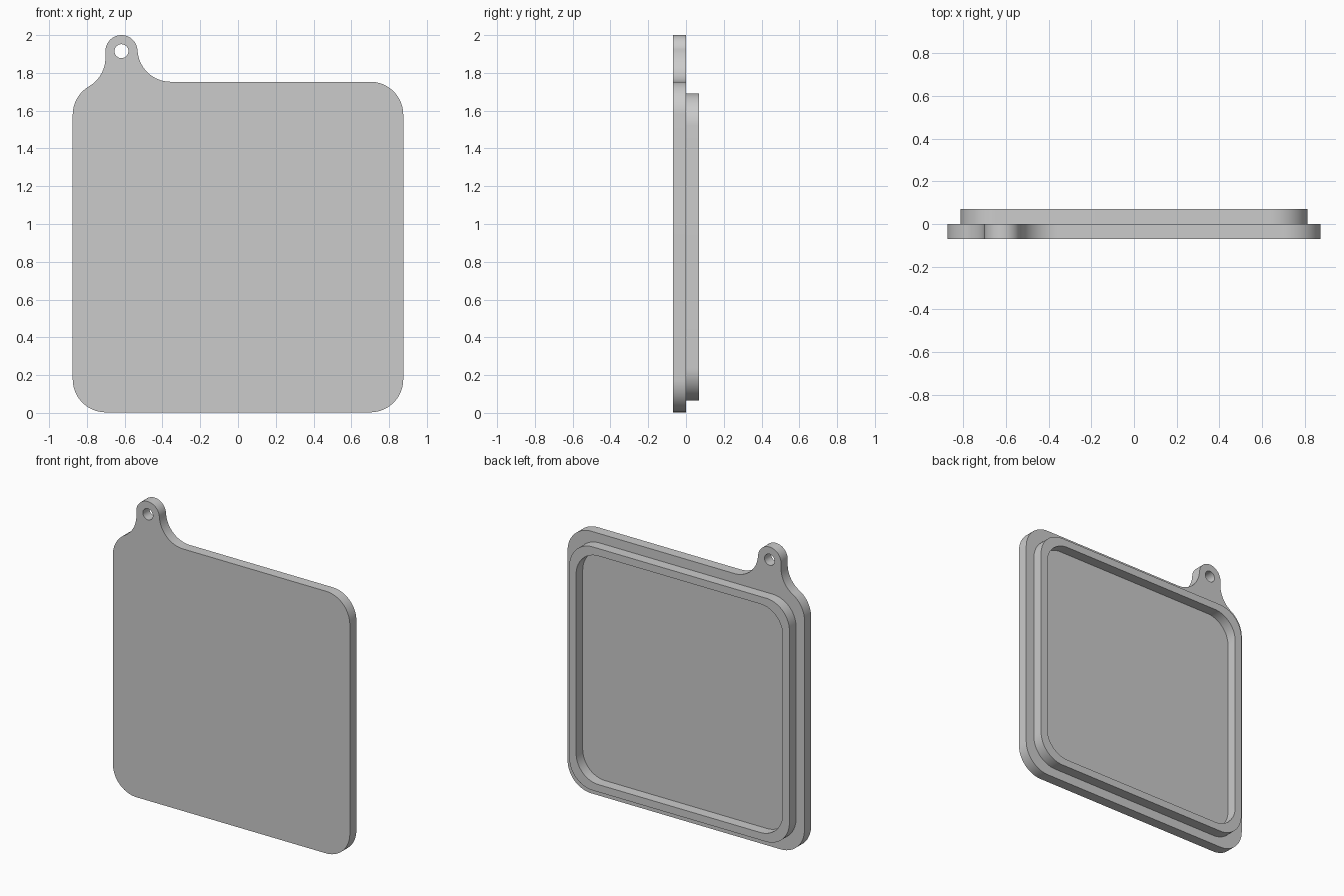
import bpy, bmesh
from math import cos, sin, radians, sqrt, degrees, atan2

if "Cube" in bpy.data.objects:
    bpy.data.objects.remove(bpy.data.objects["Cube"])

grey = bpy.data.materials.new("plain_grey")
colour = (0.6, 0.6, 0.6, 1)
grey.diffuse_color = colour
grey.use_nodes = True
grey.node_tree.nodes["Principled BSDF"].inputs["Base Color"].default_value = colour

HALF = 0.875      # half width of the plate
MID = 0.878       # height of the plate's centre
THICK = 0.07
R = 0.175         # corner radius


def arc(cx, cz, r, start, end, n=20):
    """Points along an arc, angles in degrees."""
    angles = [radians(start + (end - start) * i / n) for i in range(n + 1)]
    return [(cx + r * cos(a), cz + r * sin(a)) for a in angles]


def rounded_square(half, r):
    c = half - r
    pts = []
    for i, (sx, sz) in enumerate([(1, 1), (-1, 1), (-1, -1), (1, -1)]):
        pts += arc(sx * c, MID + sz * c, r, 90 * i, 90 * i + 90)
    return pts


def slab(name, loops, y0, y1):
    """Fill an outline, with any holes, and extrude it along y."""
    bm = bmesh.new()
    edges = []
    for pts in loops:
        vs = [bm.verts.new((x, y0, z)) for x, z in pts]
        edges += [bm.edges.new((a, b)) for a, b in zip(vs, vs[1:] + vs[:1])]
    bmesh.ops.triangle_fill(bm, edges=edges, use_beauty=True)
    grown = bmesh.ops.extrude_face_region(bm, geom=bm.faces[:])["geom"]
    moved = [v for v in grown if isinstance(v, bmesh.types.BMVert)]
    bmesh.ops.translate(bm, verts=moved, vec=(0, y1 - y0, 0))
    bmesh.ops.recalc_face_normals(bm, faces=bm.faces[:])
    mesh = bpy.data.meshes.new(name)
    bm.to_mesh(mesh)
    bm.free()
    mesh.materials.append(grey)
    obj = bpy.data.objects.new(name, mesh)
    bpy.context.collection.objects.link(obj)
    bpy.ops.object.select_all(action="DESELECT")
    obj.select_set(True)
    bpy.context.view_layer.objects.active = obj
    bpy.ops.object.shade_smooth_by_angle(angle=radians(30))
    return obj


# Plate outline with the hanging tab blended into its top edge
c = HALF - R
top = MID + HALF
tab_x, tab_r = -0.617, 0.085
tab_z = 2 - tab_r
left_x = tab_x - tab_r - R
dx = -c - left_x
dz = sqrt(4 * R * R - dx * dx)
meet = degrees(atan2(dz, -dx))      # where the fillet touches the corner arc

outline = arc(c, MID + c, R, 0, 90)
outline += arc(tab_x + tab_r + R, top + R, R, 270, 180)
outline += arc(tab_x, tab_z, tab_r, 0, 180, 32)
outline += arc(left_x, MID + c + dz, R, 0, meet - 180)
outline += arc(-c, MID + c, R, meet, 180)[1:]
outline += arc(-c, MID - c, R, 180, 270)
outline += arc(c, MID - c, R, 270, 360)
hole = arc(tab_x, tab_z, 0.037, 0, 360, 32)[:-1]
slab("plate_with_tab", [outline, hole], -THICK, 0)

# Raised rim on the back
slab("back_rim", [rounded_square(0.813, 0.172), rounded_square(0.763, 0.165)],
     -0.002, THICK)
